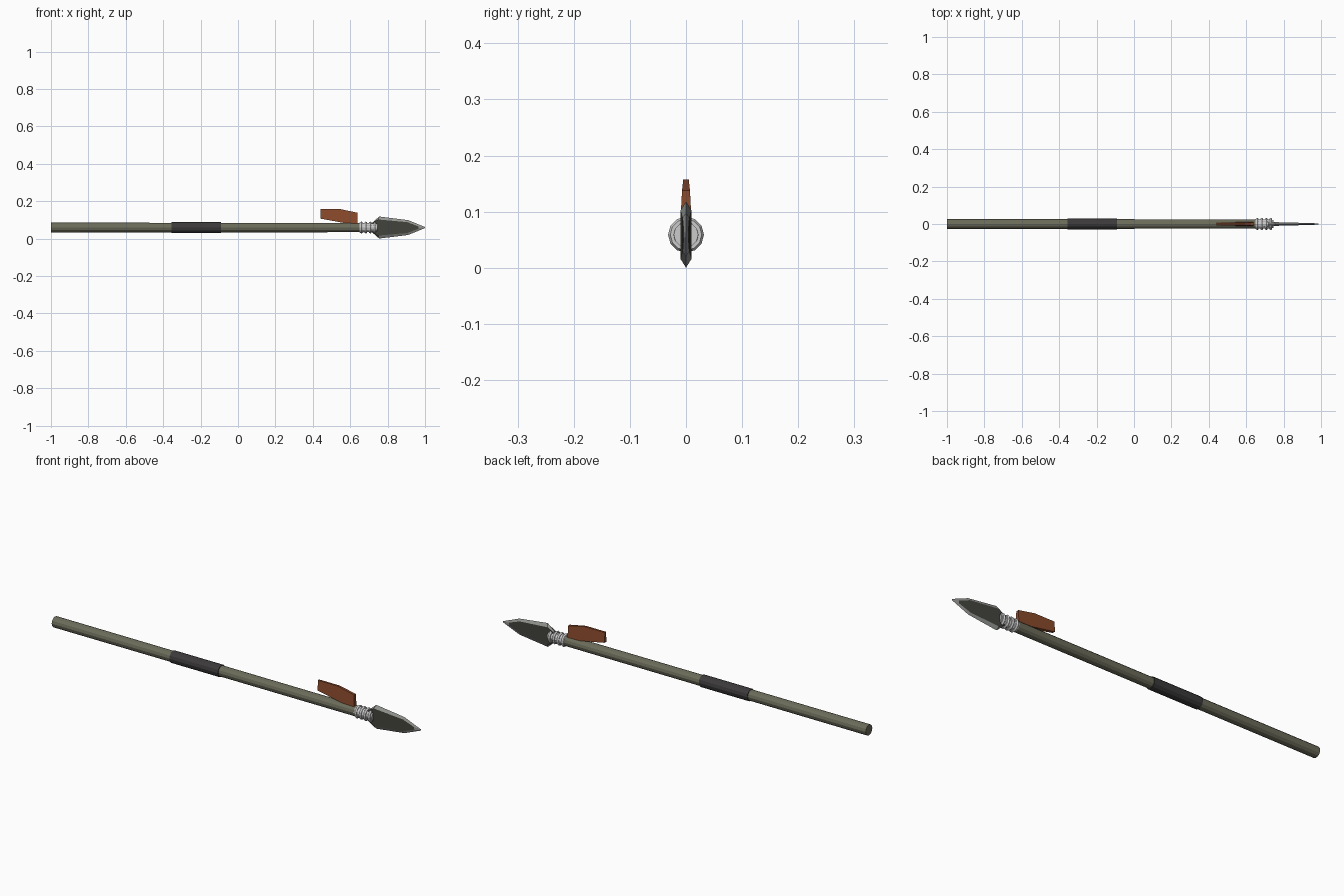
import bpy, bmesh, math
from mathutils import Matrix

if "Cube" in bpy.data.objects:
    bpy.data.objects.remove(bpy.data.objects["Cube"])

ZC = 0.059  # height of the spear axis


def material(name, rgb):
    m = bpy.data.materials.new(name)
    m.diffuse_color = (*rgb, 1)
    m.use_nodes = True
    m.node_tree.nodes["Principled BSDF"].inputs["Base Color"].default_value = m.diffuse_color
    return m


WOOD = material("olive_wood", (0.15, 0.15, 0.105))
WRAP = material("dark_wrap", (0.045, 0.042, 0.042))
STONE = material("dark_stone", (0.055, 0.058, 0.045))
EDGE = material("honed_edge", (0.3, 0.31, 0.29))
RUST = material("rust_cloth", (0.26, 0.07, 0.025))


def finish(name, bm, mats=()):
    bmesh.ops.recalc_face_normals(bm, faces=bm.faces[:])
    me = bpy.data.meshes.new(name)
    bm.to_mesh(me)
    bm.free()
    ob = bpy.data.objects.new(name, me)
    bpy.context.collection.objects.link(ob)
    for m in mats:
        me.materials.append(m)
    return ob


def rod(name, x0, x1, r0, r1, mats=(), sides=12):
    bm = bmesh.new()
    bmesh.ops.create_cone(bm, cap_ends=True, segments=sides, radius1=r0, radius2=r1,
                          depth=x1 - x0,
                          matrix=Matrix.Translation(((x0 + x1) / 2, 0, ZC))
                          @ Matrix.Rotation(math.pi / 2, 4, 'Y'))
    return finish(name, bm, mats)


# Shaft, grip wrap and the socket under the bindings
rod("shaft", -1.0, 0.66, 0.026, 0.025, [WOOD])
rod("grip_wrap", -0.355, -0.09, 0.029, 0.029, [WRAP])
rod("socket", 0.65, 0.745, 0.026, 0.022)

# Binding rings
for i in range(4):
    bpy.ops.mesh.primitive_torus_add(major_segments=12, minor_segments=6,
                                     major_radius=0.024, minor_radius=0.008,
                                     location=(0.66 + i * 0.024, 0, ZC),
                                     rotation=(0, math.pi / 2, 0))
    bpy.context.object.name = f"binding_ring_{i + 1}"


# Spearhead: thin sharp outline, raised flat face on both sides
def mirrored(half):
    return half + [(x, -z, y) for x, z, y in reversed(half)]


outer = mirrored([(0.72, 0.026, 0), (0.755, 0.055, 0), (0.91, 0.037, 0), (0.999, 0.003, 0)])
inner = mirrored([(0.715, 0.024, 0.010), (0.75, 0.043, 0.010),
                  (0.905, 0.029, 0.006), (0.965, 0.006, 0.004)])
bm = bmesh.new()
rim = [bm.verts.new((x, 0, ZC + z * 1.07)) for x, z, _ in outer]
for side in (-1, 1):
    face = [bm.verts.new((x, side * y, ZC + z)) for x, z, y in inner]
    n = len(rim)
    for i in range(n // 2 - 1):  # central face as strips
        bm.faces.new((face[i], face[i + 1], face[n - 2 - i], face[n - 1 - i]))
    for i in range(n):  # honed bevels
        j = (i + 1) % n
        bm.faces.new((rim[i], rim[j], face[j], face[i])).material_index = 1
finish("spearhead", bm, [STONE, EDGE])

# Cloth fin on top of the shaft, thinner towards its upper edge
fin = [(0.44, 0.107, 0.007), (0.57, 0.083, 0.010), (0.64, 0.081, 0.010),
       (0.64, 0.138, 0.007), (0.55, 0.157, 0.005), (0.44, 0.157, 0.005)]
bm = bmesh.new()
a, b = [[bm.verts.new((x, s * y, z)) for x, z, y in fin] for s in (-1, 1)]
bm.faces.new(a)
bm.faces.new(b)
for i in range(len(fin)):
    j = (i + 1) % len(fin)
    bm.faces.new((a[i], a[j], b[j], b[i]))
finish("cloth_fin", bm, [RUST])
